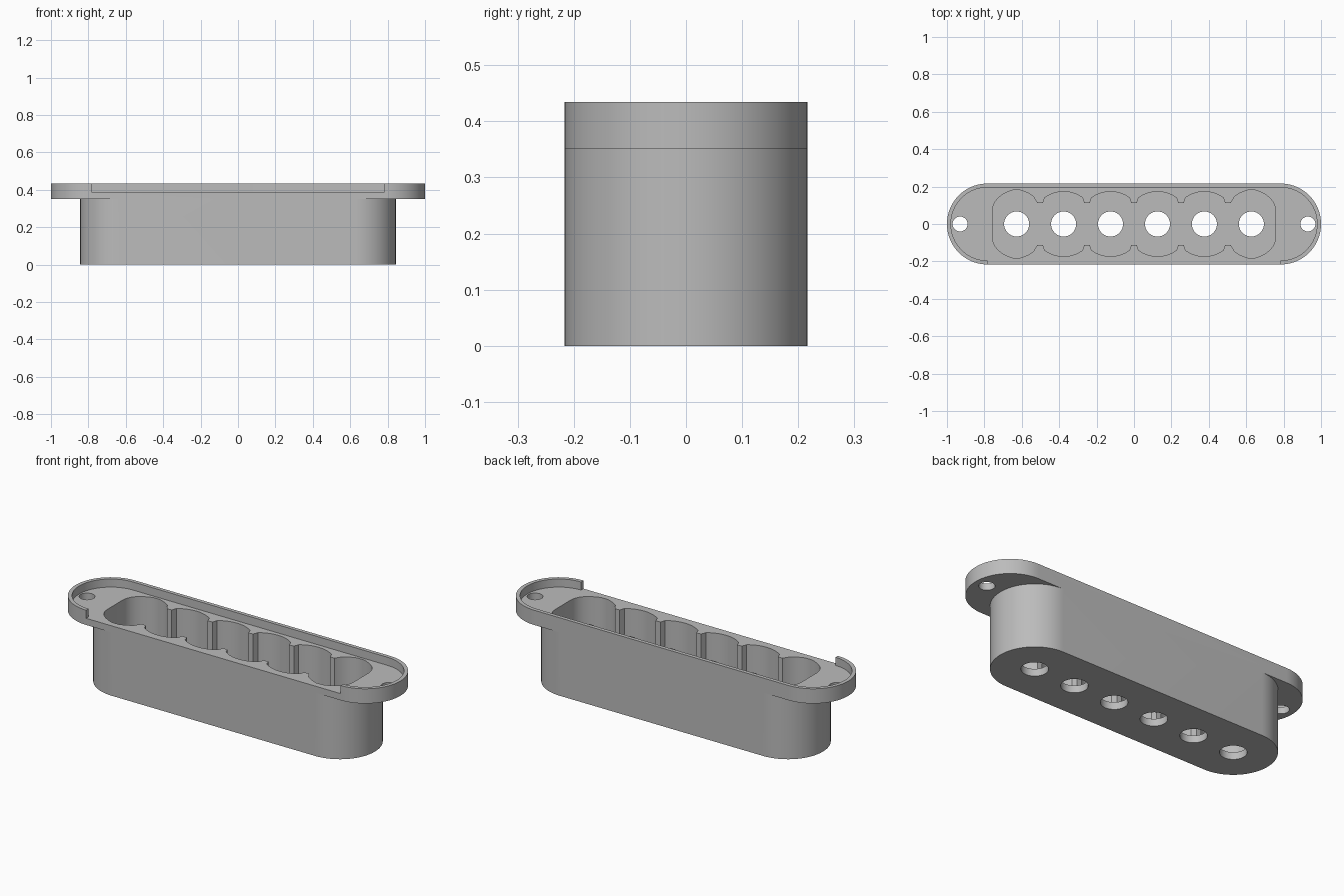
import bpy, bmesh
from math import sin, cos, pi, radians

old = bpy.data.objects.get("Cube")
if old:
    bpy.data.objects.remove(old, do_unlink=True)

HALF = 0.2165                 # half depth of body and flange
FLANGE_X = 1.0 - HALF         # centre of the flange end arcs
PITCH = 0.251
WELLS = [PITCH * (i - 2.5) for i in range(6)]
FLOOR, LEDGE, RECESS, TOP = 0.04, 0.352, 0.389, 0.434
ABOVE = TOP + 0.1

grey = bpy.data.materials.new("plain grey")
grey.use_nodes = True
colour = (0.5, 0.5, 0.5, 1)
grey.diffuse_color = colour
grey.node_tree.nodes["Principled BSDF"].inputs["Base Color"].default_value = colour


def arc(cx, r, start, end, steps):
    angles = [radians(start + (end - start) * i / steps) for i in range(steps + 1)]
    return [(cx + r * cos(a), r * sin(a)) for a in angles]


def stadium(cx, r):
    return arc(cx, r, -90, 90, 40) + arc(-cx, r, 90, 270, 40)


def prism(name, outline, z0, z1):
    bm = bmesh.new()
    face = bm.faces.new([bm.verts.new((x, y, z0)) for x, y in outline])
    grown = bmesh.ops.extrude_face_region(bm, geom=[face])["geom"]
    bmesh.ops.translate(bm, vec=(0, 0, z1 - z0),
                        verts=[v for v in grown if isinstance(v, bmesh.types.BMVert)])
    bmesh.ops.recalc_face_normals(bm, faces=bm.faces)
    mesh = bpy.data.meshes.new(name)
    bm.to_mesh(mesh)
    bm.free()
    mesh.materials.append(grey)
    obj = bpy.data.objects.new(name, mesh)
    bpy.context.collection.objects.link(obj)
    return obj


def combine(target, other, operation):
    mod = target.modifiers.new(operation, 'BOOLEAN')
    mod.operation, mod.solver, mod.object = operation, 'EXACT', other
    bpy.context.view_layer.objects.active = target
    bpy.ops.object.modifier_apply(modifier=mod.name)
    bpy.data.objects.remove(other, do_unlink=True)


def scalloped_outline():
    """Six joined round wells with short flat necks and squared-off ends."""
    upper = []
    r = 0.173
    for i, cx in enumerate(WELLS):
        last = i == len(WELLS) - 1
        if i == 0:       # rounded outer end, flat in the middle
            x0 = cx - 0.13
            upper += [(x0, 0.07), (x0 + 0.004, 0.095), (x0 + 0.014, 0.118),
                      (x0 + 0.03, 0.138), (x0 + 0.054, 0.157),
                      (x0 + 0.085, 0.173), (cx - 0.02, 0.181)]
            upper += [(cx + 0.02, 0.181), (cx + 0.06, 0.166)]
            upper += [(cx + 0.09, 0.146), (cx + 0.111, 0.112)]
        elif not last:
            upper.append((cx - 0.111, 0.112))
            upper += arc(cx, r, 126, 54, 20)
            upper.append((cx + 0.111, 0.112))
    left_end = upper[:11]
    upper += [(-x, y) for x, y in reversed(left_end)]
    return upper + [(x, -y) for x, y in reversed(upper)]


# Solid body with the wider mounting flange on top
housing = prism("housing", stadium(WELLS[-1], HALF), 0, RECESS)
combine(housing, prism("flange", stadium(FLANGE_X, HALF), LEDGE, TOP), 'UNION')

# Shallow recess inside the rim, open along the front
recess = stadium(FLANGE_X, HALF - 0.021) + [(-FLANGE_X, -0.3), (FLANGE_X, -0.3)]
combine(housing, prism("recess_cutter", recess, RECESS, ABOVE), 'DIFFERENCE')

# Deep scalloped pocket
combine(housing, prism("pocket_cutter", scalloped_outline(), FLOOR, ABOVE), 'DIFFERENCE')

# Floor holes and the two screw holes
holes = [(x, 0.067) for x in WELLS] + [(-0.93, 0.04), (0.93, 0.04)]
for x, r in holes:
    combine(housing, prism("hole_cutter", arc(x, r, 0, 360, 40)[:-1], -0.1, ABOVE), 'DIFFERENCE')

# Smooth curved walls, crisp edges
bpy.ops.object.select_all(action='DESELECT')
housing.select_set(True)
bpy.context.view_layer.objects.active = housing
bpy.ops.object.shade_smooth_by_angle(angle=radians(25))
